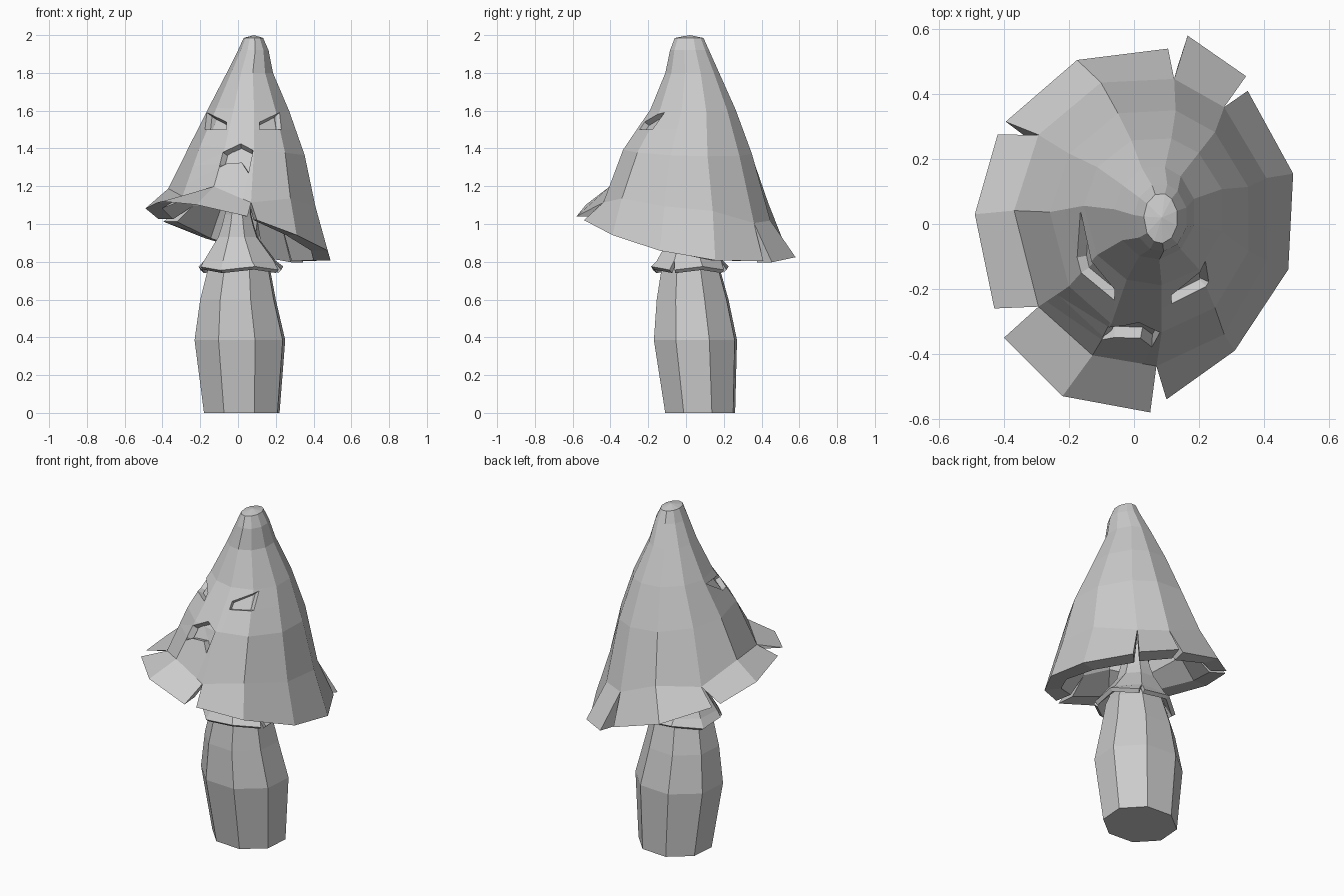
import bpy
import bmesh
from math import cos, sin, pi, radians
from mathutils import Vector
from mathutils.bvhtree import BVHTree

cube = bpy.data.objects.get("Cube")
if cube:
    bpy.data.objects.remove(cube)

grey = bpy.data.materials.new("plain_grey")
grey.use_nodes = True
colour = (0.6, 0.6, 0.6, 1)
grey.diffuse_color = colour
grey.node_tree.nodes["Principled BSDF"].inputs["Base Color"].default_value = colour


def add_object(name, bm):
    mesh = bpy.data.meshes.new(name)
    bm.to_mesh(mesh)
    bm.free()
    mesh.materials.append(grey)
    obj = bpy.data.objects.new(name, mesh)
    bpy.context.collection.objects.link(obj)
    return obj


def ring(angles, left, right, front, back, z, tilt_x=0, tilt_y=0):
    """Elliptical, tilted ring given by its extents."""
    cx, cy = (left + right) / 2, (front + back) / 2
    rx, ry = (right - left) / 2, (back - front) / 2
    points = []
    for a in angles:
        x, y = cx + rx * cos(a), cy + ry * sin(a)
        points.append(Vector((x, y, z + tilt_x * x + tilt_y * y)))
    return points


def loft(rings, petals=(), tip=None, close_bottom=False):
    """Skin the rings upwards; petals are runs of points torn apart below them."""
    bm = bmesh.new()
    rows = [[bm.verts.new(p) for p in r] for r in rings]
    n = len(rows[0])
    for low, high in zip(rows, rows[1:]):
        for i in range(n):
            j = (i + 1) % n
            bm.faces.new((low[i], low[j], high[j], high[i]))
    i = 0
    for petal in petals:
        run = [bm.verts.new(p) for p in petal]
        for a, b in zip(run, run[1:]):
            bm.faces.new((a, b, rows[0][(i + 1) % n], rows[0][i]))
            i += 1
    if tip:
        top = bm.verts.new(tip)
        for i in range(n):
            bm.faces.new((rows[-1][i], rows[-1][(i + 1) % n], top))
    if close_bottom:
        bm.faces.new(rows[0][::-1])
    return bm


def add_lining(bm, scale):
    """Inner copy shrunk towards the leaning axis, joined along the open edge."""
    border = [e.link_loops[0] for e in bm.edges if e.is_boundary]
    border = [(l.vert, l.link_loop_next.vert) for l in border]
    outer = bm.verts[:]
    copy = bmesh.ops.duplicate(bm, geom=bm.verts[:] + bm.edges[:] + bm.faces[:])
    twin = copy["vert_map"]
    for v in outer:
        axis = Vector((.085 * (v.co.z - 1), .02, v.co.z))
        twin[v].co = axis.lerp(v.co, scale)
    bmesh.ops.reverse_faces(
        bm, faces=[f for f in copy["geom"] if isinstance(f, bmesh.types.BMFace)])
    for a, b in border:
        bm.faces.new((b, a, twin[a], twin[b]))


def inside(x, z, outline):
    odd = False
    for (ax, az), (bx, bz) in zip(outline, outline[1:] + outline[:1]):
        if (az > z) != (bz > z) and x < ax + (z - az) * (bx - ax) / (bz - az):
            odd = not odd
    return odd


def carve(bm, outline, depth):
    """Cut a front outline into the outer faces and sink it."""
    bm.normal_update()
    bm.faces.ensure_lookup_table()
    tree = BVHTree.FromBMesh(bm)
    sides = list(zip(outline, outline[1:] + outline[:1]))
    found = set()
    for (ax, az), (bx, bz) in sides:
        for t in (0, .25, .5, .75):
            start = Vector((ax + (bx - ax) * t, -2, az + (bz - az) * t))
            found.add(tree.ray_cast(start, Vector((0, 1, 0)))[2])
    faces = [bm.faces[i] for i in found]
    for (ax, az), (bx, bz) in sides:
        geom = set(faces)
        for f in faces:
            geom.update(f.edges, f.verts)
        cut = bmesh.ops.bisect_plane(
            bm, geom=list(geom), dist=.0001, plane_co=(ax, 0, az),
            plane_no=(az - bz, 0, bx - ax))
        faces = [f for f in cut["geom"] if isinstance(f, bmesh.types.BMFace)]
    sunk = []
    for f in faces:
        c = f.calc_center_median()
        if inside(c.x, c.z, outline):
            sunk.append(f)
    bm.normal_update()
    bmesh.ops.inset_region(bm, faces=sunk, thickness=.006, depth=-depth,
                           use_even_offset=True)


# Cap: torn, tilted rim made of five petals, then rings up to a bent tip
petals = [
    [(.10, -.54), (.31, -.39), (.475, -.14), (.49, .155), (.35, .41)],
    [(.345, .455), (.165, .58)],
    [(.105, .54), (-.175, .505), (-.395, .315)],
    [(-.42, .275), (-.49, .03), (-.43, -.26)],
    [(-.40, -.35), (-.22, -.53), (.05, -.58)],
]
petals = [[Vector((x, y, .96 - .26 * x - .16 * y)) for x, y in p] for p in petals]
cap_angles = [radians(a) for a in (-84, -51, -16, 17, 51, 76, 109, 144, 176, 216, 247)]
cap_rings = [
    ring(cap_angles, -.37, .425, -.44, .46, 1.14, -.14, -.1),
    ring(cap_angles, -.26, .365, -.335, .36, 1.39, -.08, -.03),
    ring(cap_angles, -.155, .28, -.19, .27, 1.61, -.05),
    ring(cap_angles, -.06, .19, -.11, .18, 1.80),
    ring(cap_angles, .0, .165, -.085, .125, 1.92),
    ring(cap_angles, .03, .135, -.06, .095, 1.985),
]
# The tears end low, close to the rim
for i in (0, 4, 5, 7, 9):
    cap_rings[0][i].z -= .06
cap_bm = loft(cap_rings, petals, (.085, .02, 2.0))
add_lining(cap_bm, .82)

# Sad eyes and frowning mouth, sunk into the cap
eye = [(.19, 1.59), (.085, 1.54), (.085, 1.5), (.2, 1.5)]
mouth = [(-.08, 1.38), (.015, 1.425), (.08, 1.39), (.055, 1.27),
         (.02, 1.325), (-.06, 1.32), (-.1, 1.3)]
carve(cap_bm, [(x + .03, z) for x, z in eye], .03)
carve(cap_bm, [(.025 - x, z) for x, z in eye], .03)
carve(cap_bm, mouth, .035)
add_object("mushroom_cap", cap_bm)

# Stem: eight-sided barrel narrowing into a neck inside the cap
octagon = [radians(18.5) + i * pi / 4 for i in range(8)]
w = 1 / cos(radians(18.5))


def stem_ring(cx, cy, rx, ry, z):
    return ring(octagon, cx - rx * w, cx + rx * w, cy - ry * w, cy + ry * w, z)


stem_rings = [
    stem_ring(.02, .075, .2, .185, 0),
    stem_ring(.01, .05, .24, .22, .385),
    stem_ring(0, .035, .2, .19, .6),
    stem_ring(.005, .025, .165, .155, .76),
    stem_ring(0, .02, .10, .10, .93),
    stem_ring(0, .01, .07, .08, 1.05),
    stem_ring(.01, .01, .07, .08, 1.35),
]
add_object("stem", loft(stem_rings, tip=(.01, .01, 1.37), close_bottom=True))

# Skirt: flared collar with a torn edge under the cap
flare = stem_ring(.015, .02, .225, .205, .765)
for i, p in enumerate(flare):
    p.z += .01 * (-1) ** i


def torn(first, last):
    """Run of rim points, drawn in a little at each torn end."""
    run = [flare[k % 8].copy() for k in range(first, last + 1)]
    run[0] = run[0].lerp(run[1], .1)
    run[-1] = run[-1].lerp(run[-2], .1)
    return run


skirt_rings = [
    stem_ring(.01, .02, .19, .175, .805),
    stem_ring(0, .02, .105, .105, .93),
    stem_ring(0, .01, .075, .085, 1.02),
]
# Start every ring at the first tear
skirt_rings = [r[1:] + r[:1] for r in skirt_rings]
skirt = add_object("stem_skirt", loft(skirt_rings, [torn(1, 4), torn(4, 7), torn(7, 9)]))
thickness = skirt.modifiers.new("thickness", 'SOLIDIFY')
thickness.thickness = .025
thickness.offset = -1
